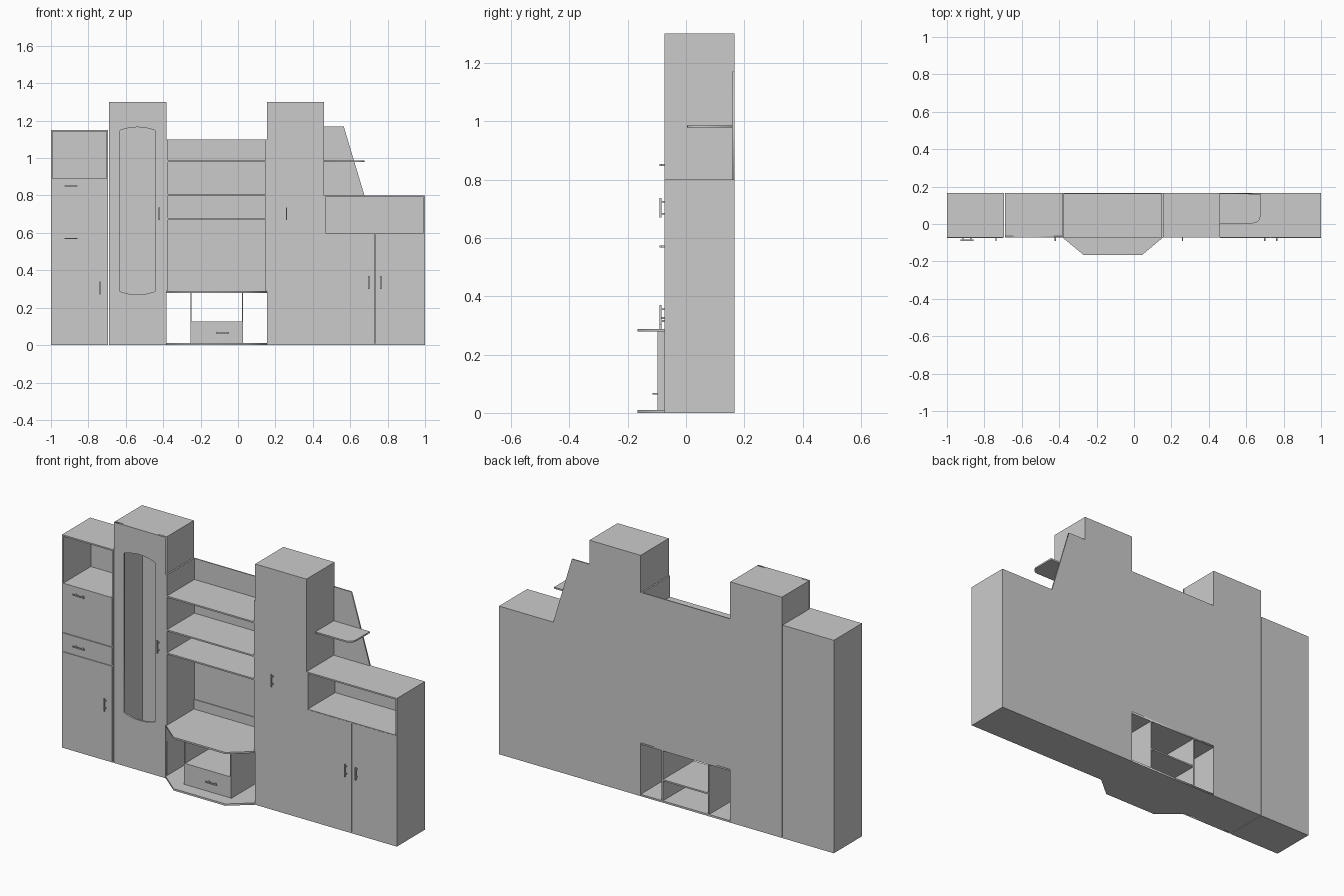
import bpy, math

if "Cube" in bpy.data.objects:
    bpy.data.objects.remove(bpy.data.objects["Cube"])

FRONT, BACK, T = -0.073, 0.167, 0.008   # carcass front, back, board thickness
DOOR = FRONT + 0.010                    # back face of the doors


def box(name, x0, x1, y0, y1, z0, z1):
    v = [(x, y, z) for x in (x0, x1) for y in (y0, y1) for z in (z0, z1)]
    f = [(0, 1, 3, 2), (4, 6, 7, 5), (0, 4, 5, 1), (2, 3, 7, 6), (0, 2, 6, 4), (1, 5, 7, 3)]
    me = bpy.data.meshes.new(name)
    me.from_pydata(v, [], f)
    ob = bpy.data.objects.new(name, me)
    bpy.context.collection.objects.link(ob)
    return ob


def plate(name, loops, lo, hi, upright=False):
    """Board cut from outlines (later loops are holes): flat spans lo..hi in z, upright in y."""
    cu = bpy.data.curves.new(name, 'CURVE')
    cu.dimensions, cu.fill_mode, cu.extrude = '2D', 'BOTH', (hi - lo) / 2
    for pts in loops:
        s = cu.splines.new('POLY')
        s.points.add(len(pts) - 1)
        for p, (a, b) in zip(s.points, pts):
            p.co = (a, b, 0, 1)
        s.use_cyclic_u = True
    ob = bpy.data.objects.new(name, cu)
    bpy.context.collection.objects.link(ob)
    mid = (lo + hi) / 2
    ob.location = (0, mid, 0) if upright else (0, 0, mid)
    ob.rotation_euler = (math.pi / 2 if upright else 0, 0, 0)
    bpy.ops.object.select_all(action='DESELECT')
    ob.select_set(True)
    bpy.context.view_layer.objects.active = ob
    bpy.ops.object.convert(target='MESH')
    return ob


def carcass(name, x0, x1, z1, y0=FRONT, t=T):
    box(name + "_left_side", x0, x0 + t, y0, BACK, 0, z1)
    box(name + "_right_side", x1 - t, x1, y0, BACK, 0, z1)
    box(name + "_top", x0 + t, x1 - t, y0, BACK, z1 - t, z1)
    box(name + "_bottom", x0 + t, x1 - t, y0, BACK, 0, t)
    box(name + "_back", x0 + t, x1 - t, BACK - 0.006, BACK, t, z1 - t)


def handle(name, x, z, vertical, y=FRONT, size=0.068):
    h, r = size / 2, 0.003
    def part(suffix, a, b, y0, y1):
        if vertical:
            box(name + suffix, x - r, x + r, y0, y1, z + a, z + b)
        else:
            box(name + suffix, x + a, x + b, y0, y1, z - r, z + r)
    part("_bar", -h, h, y - 0.017, y - 0.011)
    for i, c in enumerate((-0.6 * h, 0.6 * h)):
        part("_post_%d" % i, c - r, c + r, y - 0.012, y + 0.002)


# left cabinet: open niche, flap, drawer, door
carcass("left_cabinet", -1, -0.694, 1.15)
xa, xb = -1 + T, -0.694 - T
for z in (0.884, 0.622, 0.518):
    box("left_cabinet_shelf", xa, xb, FRONT + 0.003, BACK - 0.006, z, z + 0.006)
for name, z0, z1 in (("left_door", 0.004, 0.519), ("left_drawer", 0.525, 0.621), ("left_flap", 0.629, 0.89)):
    box(name, -0.999, -0.700, FRONT - 0.001, DOOR, z0, z1)
handle("flap_handle", -0.893, 0.85, False)
handle("left_drawer_handle", -0.893, 0.57, False)
handle("left_door_handle", -0.738, 0.305, True)

# two tall wardrobes, the left with an arched opening in its door
carcass("left_wardrobe", -0.69, -0.381, 1.3, DOOR)
carcass("right_wardrobe", 0.154, 0.46, 1.3, DOOR)
cx, hw, arch = -0.5375, 0.0925, []
for k in range(13):
    u = 1 - k / 6
    arch.append((cx + hw * u, 1.148 + 0.017 * (1 - u * u)))
arch += [(x, 1.435 - z) for x, z in reversed(arch)]
plate("left_wardrobe_door", [[(-0.69, 0), (-0.381, 0), (-0.381, 1.3), (-0.69, 1.3)], arch],
      FRONT, DOOR, True)
box("right_wardrobe_door", 0.154, 0.46, FRONT, DOOR, 0, 1.3)
handle("left_wardrobe_handle", -0.421, 0.703, True)
handle("right_wardrobe_handle", 0.26, 0.703, True)

# centre section: open at the top, shelves, back
c0, c1 = -0.381, 0.154
box("centre_left_side", c0, c0 + T, FRONT, BACK, 0.288, 1.1)
box("centre_right_side", c1 - T, c1, FRONT, BACK, 0.288, 1.1)
box("centre_back", c0 + T, c1 - T, BACK - 0.006, BACK, 0.288, 1.1)
box("centre_back_strip", c0 + T, c1 - T, BACK - 0.010, BACK - 0.006, 0.288, 0.34)
for z in (0.978, 0.796, 0.671):
    box("centre_shelf", c0 + T, c1 - T, FRONT, BACK - 0.006, z, z + 0.008)

# bay-shaped table top and plinth
bay = [(c0, BACK), (c0, FRONT), (-0.268, -0.167), (0.041, -0.167), (c1, FRONT), (c1, BACK)]
plate("table_top", [bay], 0.279, 0.288)
plate("plinth", [bay], 0, 0.010)

# open drawer housing under the table
box("housing_left_side", -0.255, -0.248, -0.098, BACK, 0.010, 0.279)
box("housing_right_side", 0.021, 0.028, -0.098, BACK, 0.010, 0.279)
box("housing_shelf", -0.248, 0.021, -0.098, BACK, 0.117, 0.125)
box("housing_drawer_front", -0.248, 0.021, -0.0975, -0.088, 0.011, 0.117)
handle("housing_drawer_handle", -0.083, 0.066, False, -0.098)

# right low cabinet: open niche over two doors
carcass("right_cabinet", 0.46, 1, 0.80)
box("right_cabinet_niche_floor", 0.468, 0.992, FRONT, BACK - 0.006, 0.592, 0.60)
box("right_cabinet_left_door", 0.461, 0.7295, FRONT - 0.001, DOOR, 0.003, 0.597)
box("right_cabinet_right_door", 0.7335, 0.999, FRONT - 0.001, DOOR, 0.003, 0.597)
handle("right_cabinet_left_handle", 0.699, 0.335, True)
handle("right_cabinet_right_handle", 0.763, 0.335, True)

# slanted back board with a round-cornered shelf
plate("slanted_back_board", [[(0.46, 0.80), (0.676, 0.80), (0.565, 1.17), (0.46, 1.17)]],
      BACK - 0.007, BACK, True)
corner = [(0.636 + 0.04 * math.sin(a), 0.044 - 0.04 * math.cos(a))
          for a in (math.radians(15 * k) for k in range(7))]
plate("corner_shelf", [[(0.46, 0.004)] + corner + [(0.676, BACK - 0.007), (0.46, BACK - 0.007)]],
      0.978, 0.986)
